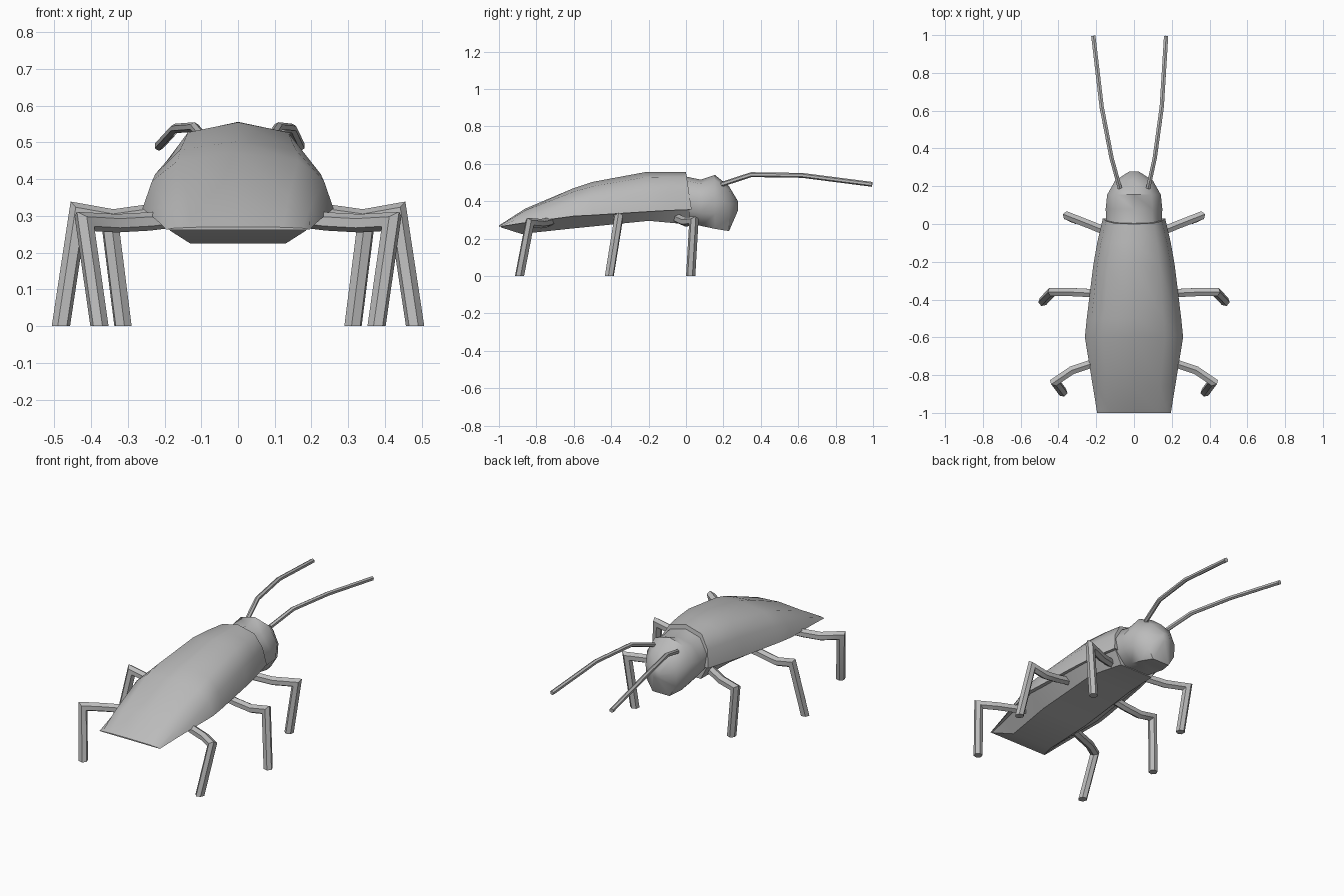
import bpy
import bmesh
import math
from mathutils import Vector

cube = bpy.data.objects.get("Cube")
if cube:
    bpy.data.objects.remove(cube, do_unlink=True)

grey = bpy.data.materials.new("plain_grey")
grey.use_nodes = True
grey.diffuse_color = (0.5, 0.5, 0.5, 1)
grey.node_tree.nodes["Principled BSDF"].inputs["Base Color"].default_value = (0.5, 0.5, 0.5, 1)


def loft(name, rings, angle=50):
    """Skin a list of equal closed rings and cap both ends."""
    bm = bmesh.new()
    loops = [[bm.verts.new(p) for p in ring] for ring in rings]
    n = len(loops[0])
    for a, b in zip(loops, loops[1:]):
        for i in range(n):
            j = (i + 1) % n
            bm.faces.new((a[i], a[j], b[j], b[i]))
    bm.faces.new(loops[0])
    bm.faces.new(loops[-1])
    bmesh.ops.recalc_face_normals(bm, faces=bm.faces)
    mesh = bpy.data.meshes.new(name)
    bm.to_mesh(mesh)
    bm.free()
    mesh.materials.append(grey)
    obj = bpy.data.objects.new(name, mesh)
    bpy.context.collection.objects.link(obj)
    bpy.ops.object.select_all(action="DESELECT")
    obj.select_set(True)
    bpy.context.view_layer.objects.active = obj
    bpy.ops.object.shade_smooth_by_angle(angle=math.radians(angle))
    return obj


def tube(name, points, radius, end_normal=None, sides=6):
    """Sweep a polygon along a path with mitred joints."""
    pts = [Vector(p) for p in points]
    dirs = [(b - a).normalized() for a, b in zip(pts, pts[1:])]
    u = dirs[0].cross(Vector((0, 0, 1))).normalized()
    v = u.cross(dirs[0])
    angles = [math.tau * (k + 0.5) / sides for k in range(sides)]
    ring = [pts[0] + radius * (u * math.cos(t) + v * math.sin(t)) for t in angles]
    rings = [ring]
    for i, d in enumerate(dirs):
        centre = pts[i + 1]
        if i + 1 < len(dirs):
            normal = d + dirs[i + 1]
        else:
            normal = end_normal or d
        ring = [p + d * ((centre - p).dot(normal) / d.dot(normal)) for p in ring]
        rings.append(ring)
    return loft(name, rings)


def mirrored(half):
    """Complete a half section whose last point lies on the centre line."""
    return half + [(-x, y, z) for x, y, z in reversed(half[:-1])]


# Wing case: arched sections of y, half width, rim height, top height
case = [(-1.0, 0.195, 0.263, 0.27), (-0.86, 0.218, 0.285, 0.36),
        (-0.6, 0.26, 0.32, 0.47), (-0.5, 0.25, 0.325, 0.503),
        (-0.22, 0.216, 0.343, 0.555), (-0.1, 0.195, 0.35, 0.556),
        (0.0, 0.165, 0.355, 0.555)]
arch = [(1, 0), (0.9, 0.5), (0.63, 0.87), (0, 1)]
rings = []
for y, w, rim, top in case:
    lean = 0.03 if y == 0 else 0
    rings.append(mirrored([(w * a, y + lean * (1 - b), rim + (top - rim) * b)
                           for a, b in arch]))
loft("wing_case", rings)

# Belly: tapered trough of y, upper half width, upper z, lower half width, lower z
trough = [(-0.99, 0.188, 0.265, 0.185, 0.26), (-0.88, 0.2, 0.285, 0.13, 0.225),
          (-0.6, 0.24, 0.322, 0.15, 0.255), (-0.2, 0.2, 0.346, 0.14, 0.295),
          (0.02, 0.15, 0.355, 0.11, 0.275)]
loft("belly", [[(wu, y, zu), (wl, y, zl), (-wl, y, zl), (-wu, y, zu)]
               for y, wu, zu, wl, zl in trough], 30)

# Head: rounded sections of y, half width, bottom, top
head = [(-0.04, 0.145, 0.29, 0.54), (0.08, 0.15, 0.268, 0.515),
        (0.155, 0.142, 0.252, 0.54), (0.23, 0.1, 0.24, 0.48),
        (0.278, 0.025, 0.35, 0.4)]
rings = []
for y, w, low, top in head:
    mid, h = (low + top) / 2, (top - low) / 2
    outline = [(0.55, -1), (0.95, -0.45), (1, 0.2), (0.65, 0.82), (0, 1)]
    rings.append(mirrored([(w * a, y, mid + h * b) for a, b in outline]))
loft("head", rings)

# Legs: one path per pair, mirrored, with feet cut flat on the ground
legs = {
    "front_leg": [(0.12, -0.05, 0.31), (0.23, -0.005, 0.29),
                  (0.35, 0.042, 0.293), (0.313, 0.025, 0)],
    "middle_leg": [(0.14, -0.365, 0.325), (0.24, -0.365, 0.307),
                   (0.34, -0.36, 0.293), (0.435, -0.36, 0.31), (0.482, -0.41, 0)],
    "rear_leg": [(0.16, -0.72, 0.295), (0.24, -0.745, 0.285),
                 (0.33, -0.775, 0.28), (0.418, -0.835, 0.285), (0.377, -0.89, 0)],
}
for name, path in legs.items():
    for side, s in (("left", 1), ("right", -1)):
        tube(f"{name}_{side}", [(s * x, y, z) for x, y, z in path],
             0.025, Vector((0, 0, -1)))

# Antennae: the right one splays a little wider
for side, s, splay in (("left", 1, 0), ("right", -1, 0.045)):
    path = [(0.075, 0.19, 0.49), (0.11, 0.35, 0.542),
            (0.147, 0.62, 0.538), (0.17, 0.995, 0.49)]
    tube(f"antenna_{side}",
         [(s * (x + splay * (y - 0.19) / 0.8), y, z) for x, y, z in path], 0.013)
